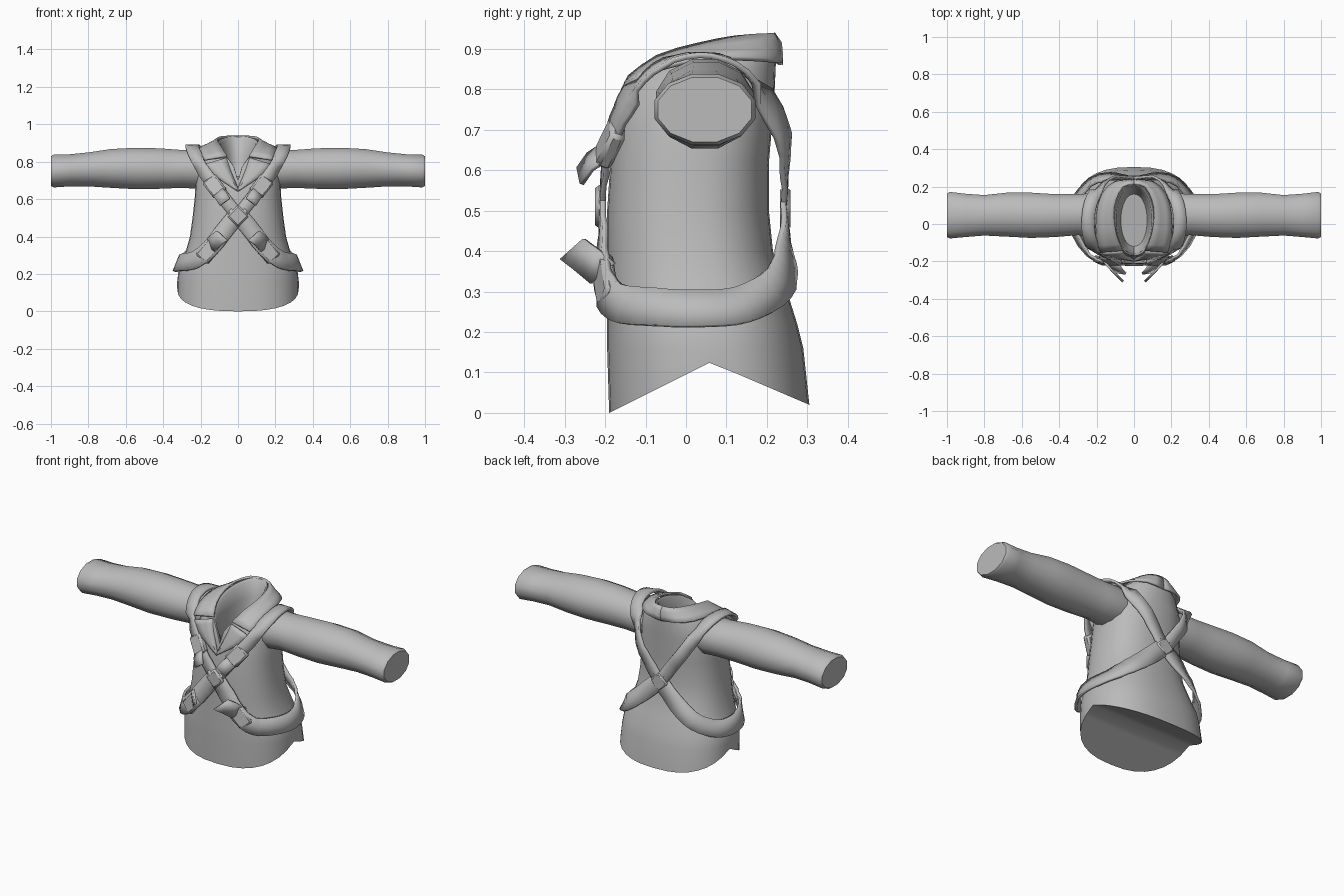
import bpy, bmesh
from math import cos, sin, pi, radians, copysign
from mathutils import Vector, Matrix
from mathutils.bvhtree import BVHTree

if "Cube" in bpy.data.objects:
    bpy.data.objects.remove(bpy.data.objects["Cube"])

cloth = bpy.data.materials.new("grey cloth")
cloth.use_nodes = True
cloth.diffuse_color = (0.5, 0.5, 0.5, 1)
cloth.node_tree.nodes["Principled BSDF"].inputs["Base Color"].default_value = (0.5, 0.5, 0.5, 1)


def finish(bm, name, angle=40, mirror=False, thick=0, bevel=0):
    """Turn a bmesh into a shaded object with its modifiers."""
    mesh = bpy.data.meshes.new(name)
    bm.to_mesh(mesh)
    bm.free()
    mesh.materials.append(cloth)
    ob = bpy.data.objects.new(name, mesh)
    bpy.context.collection.objects.link(ob)
    bpy.ops.object.select_all(action='DESELECT')
    ob.select_set(True)
    bpy.context.view_layer.objects.active = ob
    bpy.ops.object.shade_smooth_by_angle(angle=radians(angle))
    if thick:
        mod = ob.modifiers.new("thickness", 'SOLIDIFY')
        mod.thickness, mod.offset = thick, 0
    if bevel:
        mod = ob.modifiers.new("edges", 'BEVEL')
        mod.width, mod.segments = bevel, 1
    if mirror:
        ob.modifiers.new("mirror", 'MIRROR')
    return ob


def bridge(bm, a, b):
    n = len(a)
    for i in range(n):
        bm.faces.new((a[i], a[(i + 1) % n], b[(i + 1) % n], b[i]))


# Coat body: rings of (front z, back z, half width, front y, back y, rise)
SEG = 32
RINGS = [
    (0.16, 0.16, .325, -.195, .29, 1), (0.22, 0.22, .318, -.195, .275, 1),
    (0.3, 0.3, .285, -.195, .25, 1), (0.4, 0.4, .257, -.195, .215, 1),
    (0.5, 0.5, .243, -.195, .205, 1), (0.62, 0.62, .23, -.187, .205, 1),
    (.66, .77, .225, -.18, .218, .5), (.68, .86, .205, -.176, .222, .3),
    (.69, .90, .16, -.174, .222, .25), (.70, .935, .106, -.17, .215, .25),
    (.70, .925, .095, -.16, .203, .25), (.69, .83, .085, -.15, .19, .3),
    (.69, .72, .07, -.12, .16, 1),
]


def outline(w, yf, yb, power=2.5):
    for i in range(SEG):
        a = 2 * pi * i / SEG - pi / 2
        c, s = [copysign(abs(v) ** (2 / power), v) if abs(v) > 1e-6 else 0 for v in (cos(a), sin(a))]
        yield w * c, (yf + yb) / 2 + (yb - yf) / 2 * s


def hem_height(y):
    return .125 * (y + .19) / .25 if y < .06 else .125 - .105 * (y - .06) / .245


bm = bmesh.new()
hem = [bm.verts.new((x, y, hem_height(y))) for x, y in outline(.325, -.19, .305)]
for i in range(SEG // 2):
    ids = [i, i + 1, (SEG - i - 1) % SEG, (SEG - i) % SEG]
    bm.faces.new([hem[k] for k in dict.fromkeys(ids)])
last = hem
for zf, zb, w, yf, yb, rise in RINGS:
    power = 2.4 if zf < .67 else 2.1
    ring = [bm.verts.new((x, y, zf + (zb - zf) * max(0, (y - yf) / (yb - yf)) ** rise))
            for x, y in outline(w, yf, yb, power)]
    bridge(bm, last, ring)
    last = ring
bm.faces.new(last)

# Sleeves: stations of (x, back y, front y, bottom z, top z)
SLEEVE = [
    (.12, .15, -.05, .67, .84), (.22, .165, -.07, .655, .865), (.3, .16, -.06, .66, .863),
    (.42, .16, -.07, .655, .872), (.55, .168, -.075, .653, .875), (.68, .168, -.068, .66, .868),
    (.8, .155, -.062, .668, .85), (.9, .162, -.07, .668, .84), (.985, .172, -.078, .662, .838),
    (1.0, .163, -.07, .67, .83),
]
for side in (1, -1):
    last = None
    for x, yb, yf, zb, zt in SLEEVE:
        ring = []
        for i in range(12):
            a = 2 * pi * (i + .5) / 12
            ring.append(bm.verts.new((side * x, (yb + yf) / 2 + (yb - yf) / 1.94 * cos(a),
                                      (zb + zt) / 2 + (zt - zb) / 1.94 * sin(a))))
        if last:
            bridge(bm, last, ring)
        else:
            bm.faces.new(ring)
        last = ring
    bm.faces.new(last)
bmesh.ops.recalc_face_normals(bm, faces=bm.faces)
skin = BVHTree.FromBMesh(bm)
finish(bm, "coat", 50)


def rest_on_coat(p, gap):
    """Lift a point until it clears the coat surface."""
    loc, n, _, _ = skin.find_nearest(p)
    return loc + n * gap if (p - loc).dot(n) < gap else p


def smooth_path(pts, steps):
    pts = [Vector(p) for p in pts]
    ext = [2 * pts[0] - pts[1]] + pts + [2 * pts[-1] - pts[-2]]
    out = []
    for a, b, c, d in zip(ext, ext[1:], ext[2:], ext[3:]):
        for k in range(steps):
            t = k / steps
            out.append(.5 * (2 * b + (c - a) * t + (2 * a - 5 * b + 4 * c - d) * t ** 2
                             + (3 * b - a - 3 * c + d) * t ** 3))
    return out + [pts[-1]]


def sheet(name, rows, thick, angle=40):
    bm = bmesh.new()
    grid = [[bm.verts.new(p) for p in row] for row in rows]
    for r, s in zip(grid, grid[1:]):
        for i in range(len(r) - 1):
            bm.faces.new((r[i], r[i + 1], s[i + 1], s[i]))
    bmesh.ops.recalc_face_normals(bm, faces=bm.faces)
    return finish(bm, name, angle, True, thick)


def strap(name, pts, width, gap=.012):
    path = [rest_on_coat(p, gap) for p in smooth_path(pts, 4)]
    rows = []
    for i, p in enumerate(path):
        along = path[min(i + 1, len(path) - 1)] - path[max(i - 1, 0)]
        n = skin.find_nearest(p)[1]
        across = along.cross(n).normalized() * width / 2
        rows.append([rest_on_coat(p + across * k, gap) for k in (-1, 0, 1)])
    sheet(name, rows, .014)


def panel(name, inner, outer, steps):
    rows = []
    for a, b in zip(smooth_path(inner, steps), smooth_path(outer, steps)):
        rows.append([a] + [rest_on_coat(a.lerp(b, t), .012) for t in (.33, .67, 1)])
    sheet(name, rows, .012)


# Collar and lapels
panel("collar",
      [(0, .215, .937), (.06, .2, .935), (.1, .12, .928), (.108, .03, .91), (.09, -.07, .88), (.06, -.14, .83)],
      [(0, .232, .86), (.1, .225, .868), (.17, .16, .875), (.2, .05, .875), (.2, -.07, .85), (.18, -.15, .81)], 2)
panel("lapel",
      [(.062, -.145, .82), (.04, -.165, .75), (0, -.188, .65)],
      [(.18, -.155, .785), (.11, -.18, .715), (0, -.192, .64)], 3)

# Harness straps
strap("shoulder_strap",
      [(0, -.207, .51), (.06, -.203, .585), (.12, -.19, .665), (.19, -.15, .76), (.235, -.08, .85),
       (.245, .03, .885), (.22, .14, .85), (.14, .235, .7), (.07, .245, .6), (0, .243, .5)], .07)
strap("waist_strap",
      [(0, -.207, .52), (.07, -.207, .435), (.15, -.207, .335), (.23, -.175, .275), (.3, -.08, .262),
       (.325, .03, .258), (.3, .14, .268), (.22, .23, .32), (.12, .25, .4), (0, .243, .51)], .095)


def block(name, centre, size, turn, normal=None, mirror=True):
    """A bevelled block lying on the coat, turned about its outward direction."""
    c = Vector(centre)
    n = (normal or skin.find_nearest(c)[1]).normalized()
    side = Vector((0, 0, 1)).cross(n).normalized()
    up = n.cross(side)
    frame = Matrix((side, up, n)).transposed().to_4x4()
    bm = bmesh.new()
    bmesh.ops.create_cube(bm, size=1, matrix=Matrix.Translation(c) @ frame
                          @ Matrix.Rotation(radians(turn), 4, 'Z') @ Matrix.Diagonal((*size, 1)))
    finish(bm, name, 30, mirror, bevel=.01)


# Buckles, and the plates where the straps cross
FRONT, BACK = Vector((0, -1, 0)), Vector((0, 1, 0))
block("upper_buckle", (.125, -.187, .668), (.085, .11, .04), -40, Vector((.25, -1, .3)))
block("lower_buckle", (.155, -.2, .325), (.085, .125, .035), 40, Vector((.3, -1, .1)))
block("front_cross_plate", (0, -.212, .51), (.085, .085, .026), 45, FRONT, False)
block("back_cross_plate", (0, .245, .505), (.085, .085, .026), 45, BACK, False)


# Loose strap ends hanging from the buckles
def tail(name, start, end, across):
    w = Vector(across)
    mid = Vector(start).lerp(Vector(end), .5) + Vector((0, -.006, .006))
    sheet(name, [[Vector(p) - w, Vector(p) + w] for p in (start, mid, end)], .012)


tail("upper_tail", (.115, -.2, .645), (.07, -.262, .585), (.027, .004, -.02))
tail("lower_tail", (.15, -.205, .345), (.085, -.28, .405), (.027, .028, .025))
